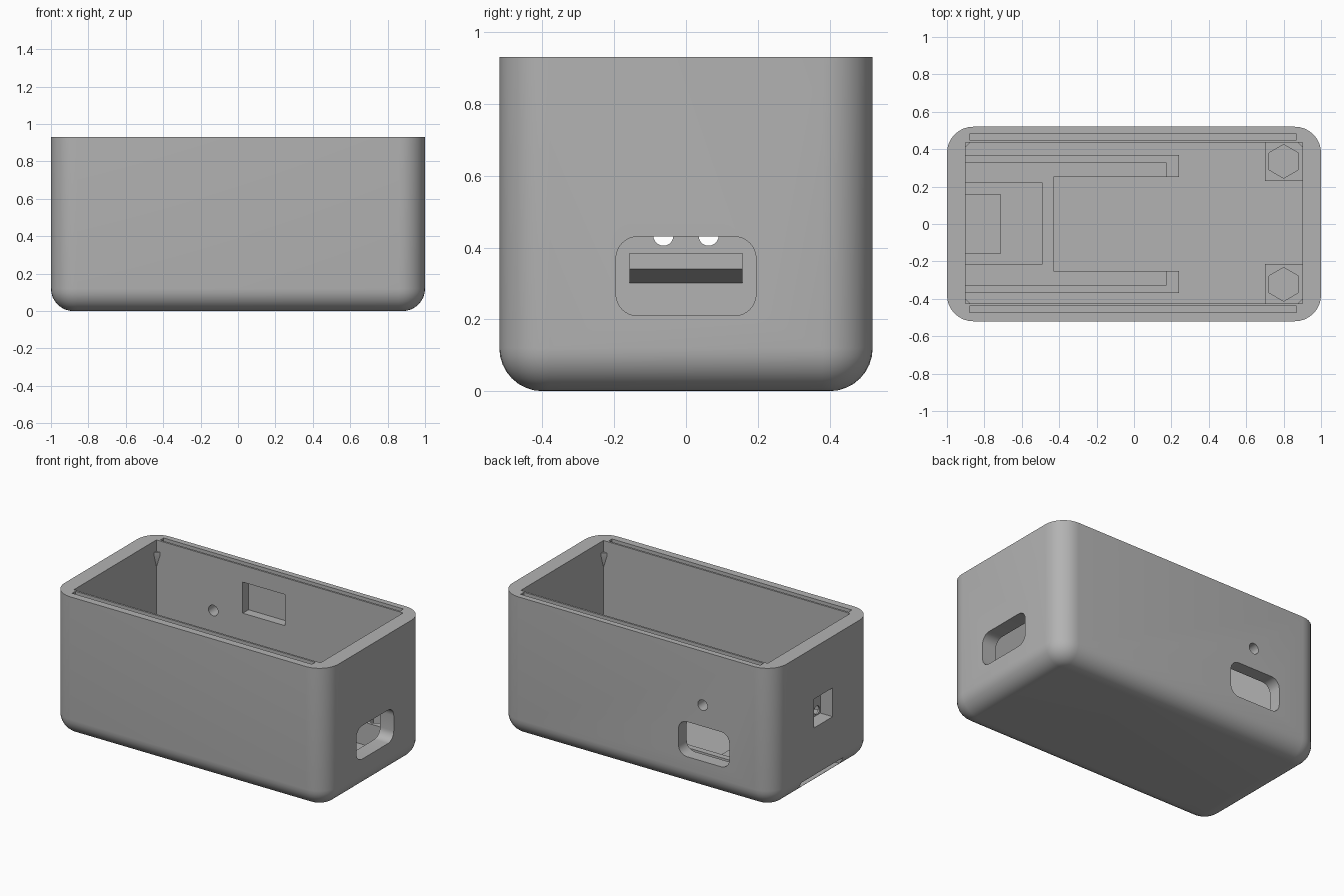
import bpy, bmesh, math
from mathutils import Vector

if "Cube" in bpy.data.objects:
    bpy.data.objects.remove(bpy.data.objects["Cube"], do_unlink=True)

grey = bpy.data.materials.new("plain grey plastic")
grey.use_nodes = True
grey.diffuse_color = (0.45, 0.45, 0.45, 1)
grey.node_tree.nodes["Principled BSDF"].inputs["Base Color"].default_value = (0.45, 0.45, 0.45, 1)


def rounded(w, h, r, cu=0, cv=0, seg=8):
    """Outline of a rounded rectangle, counter-clockwise."""
    pts = []
    for k, (su, sv) in enumerate([(1, 1), (-1, 1), (-1, -1), (1, -1)]):
        for i in range(seg + 1):
            a = (k + i / seg) * math.pi / 2
            pts.append((cu + su * (w / 2 - r) + r * math.cos(a),
                        cv + sv * (h / 2 - r) + r * math.sin(a)))
    return pts


def ngon(r, sides, cu, cv, turn=0):
    return [(cu + r * math.cos(turn + i * math.tau / sides),
             cv + r * math.sin(turn + i * math.tau / sides)) for i in range(sides)]


def rect(u0, u1, v0, v1):
    return [(u0, v0), (u1, v0), (u1, v1), (u0, v1)]


def loft(name, rings):
    """Closed solid through a stack of equal-length rings."""
    bm = bmesh.new()
    loops = [[bm.verts.new(p) for p in ring] for ring in rings]
    n = len(loops[0])
    for low, high in zip(loops, loops[1:]):
        for i in range(n):
            j = (i + 1) % n
            bm.faces.new((low[i], low[j], high[j], high[i]))
    bm.faces.new(loops[0][::-1])
    bm.faces.new(loops[-1])
    bmesh.ops.recalc_face_normals(bm, faces=bm.faces)
    mesh = bpy.data.meshes.new(name)
    bm.to_mesh(mesh)
    bm.free()
    mesh.materials.append(grey)
    ob = bpy.data.objects.new(name, mesh)
    bpy.context.collection.objects.link(ob)
    return ob


def prism(name, pts, axis, a, b):
    """Extrude an outline along x, y or z from a to b."""
    place = {"x": lambda u, v, t: Vector((t, u, v)),
             "y": lambda u, v, t: Vector((u, t, v)),
             "z": lambda u, v, t: Vector((u, v, t))}[axis]
    return loft(name, [[place(u, v, t) for u, v in pts] for t in (a, b)])


def cut(ob, cutters):
    """Subtract the cutters, bake the result and remove them."""
    for c in cutters:
        m = ob.modifiers.new("cut", "BOOLEAN")
        m.operation, m.solver, m.object = "DIFFERENCE", "EXACT", c
    bpy.context.view_layer.update()
    dg = bpy.context.evaluated_depsgraph_get()
    mesh = bpy.data.meshes.new_from_object(ob.evaluated_get(dg))
    ob.modifiers.clear()
    ob.data = mesh
    for c in cutters:
        bpy.data.objects.remove(c, do_unlink=True)


# Outer shell with round corners and a rounded bottom edge
W, D, H, R, F = 2.0, 1.04, 0.93, 0.14, 0.12
FLOOR = 0.10
rings = []
for i in range(9):
    a = i / 8 * math.pi / 2
    inset = F * (1 - math.sin(a))
    z = F * (1 - math.cos(a))
    rings.append([(x, y, z) for x, y in rounded(W - 2 * inset, D - 2 * inset, R - inset)])
rings.append([(x, y, H) for x, y in rounded(W, D, R)])
body = loft("case_body", rings)

# Main cavity, lid grooves and wall openings
cut(body, [
    prism("cavity", rect(-0.9, 0.9, -0.425, 0.435), "z", FLOOR, 1.1),
    prism("groove_back", rect(-0.88, 0.87, 0.448, 0.482), "z", 0.89, 1.1),
    prism("groove_front", rect(-0.88, 0.87, -0.472, -0.438), "z", 0.89, 1.1),
    prism("side_port", rounded(0.39, 0.22, 0.06, 0, 0.32), "x", 0.8, 1.1),
    prism("back_port", rounded(0.37, 0.23, 0.06, -0.495, 0.32), "y", 0.4, 0.7),
    prism("back_hole", ngon(0.035, 24, -0.485, 0.575), "y", 0.4, 0.7),
    prism("inner_recess", rect(-0.27, 0.04, 0.615, 0.82), "y", 0.3, 0.495),
    prism("square_recess", rect(-0.1, 0.095, 0.40, 0.59), "x", -1.1, -0.91),
    prism("wire_hole_a", ngon(0.028, 20, -0.063, 0.433), "x", -0.95, -0.8),
    prism("wire_hole_b", ngon(0.028, 20, 0.063, 0.433), "x", -0.95, -0.8),
    prism("bottom_slot", rect(-0.215, 0.22, 0.04, 0.084), "x", -1.1, -0.49),
    prism("floor_pocket", rect(-0.9, -0.49, -0.215, 0.22), "z", 0.04, 0.2),
])
parts = [body]

# Sloped ledge under the square recess
parts.append(prism("sensor_ledge",
                   [(-0.905, 0.385), (-0.71, 0.385), (-0.71, 0.34), (-0.905, 0.30)],
                   "y", -0.158, 0.158))

# Floor tray: thin plate with raised rails and hooked ends
tray = prism("tray_plate", rect(-0.9, 0.17, -0.33, 0.33), "z", FLOOR - 0.01, 0.13)
cut(tray, [prism("tray_gap", rect(-0.43, 0.5, -0.25, 0.25), "z", 0, 0.3),
           prism("tray_pocket", rect(-1.0, -0.49, -0.215, 0.22), "z", 0, 0.3)])
parts.append(tray)
for side, s in (("back", 1), ("front", -1)):
    rail = [(-0.9, 0.37), (0.24, 0.37), (0.24, 0.25), (0.17, 0.25), (0.17, 0.33), (-0.9, 0.33)]
    parts.append(prism("tray_rail_" + side, [(x, s * y) for x, y in rail],
                       "z", FLOOR - 0.01, 0.18))

# Corner bosses with hexagonal nut pockets
for side, y0, y1 in (("back", 0.23, 0.44), ("front", -0.43, -0.215)):
    boss = prism("nut_boss_" + side, rect(0.70, 0.905, y0, y1), "z", FLOOR - 0.01, 0.25)
    cut(boss, [prism("nut", ngon(0.09, 6, 0.80, (y0 + y1) / 2, math.pi / 2), "z", 0.15, 0.4)])
    parts.append(boss)

# Small tapered clips in the upper inside corners
for sx in (-1, 1):
    for yc, sy in ((0.435, 1), (-0.425, -1)):
        def tri(s, z):
            return [(sx * 0.902, yc, z), (sx * (0.9 - s), yc, z), (sx * 0.902, yc - sy * s, z)]
        parts.append(loft("corner_clip", [tri(0.003, 0.76), tri(0.025, 0.83), tri(0.025, 0.855)]))

# Smooth rounded surfaces, keep edges crisp
bpy.ops.object.select_all(action="DESELECT")
for ob in parts:
    ob.select_set(True)
bpy.context.view_layer.objects.active = body
bpy.ops.object.shade_smooth_by_angle(angle=math.radians(30))
